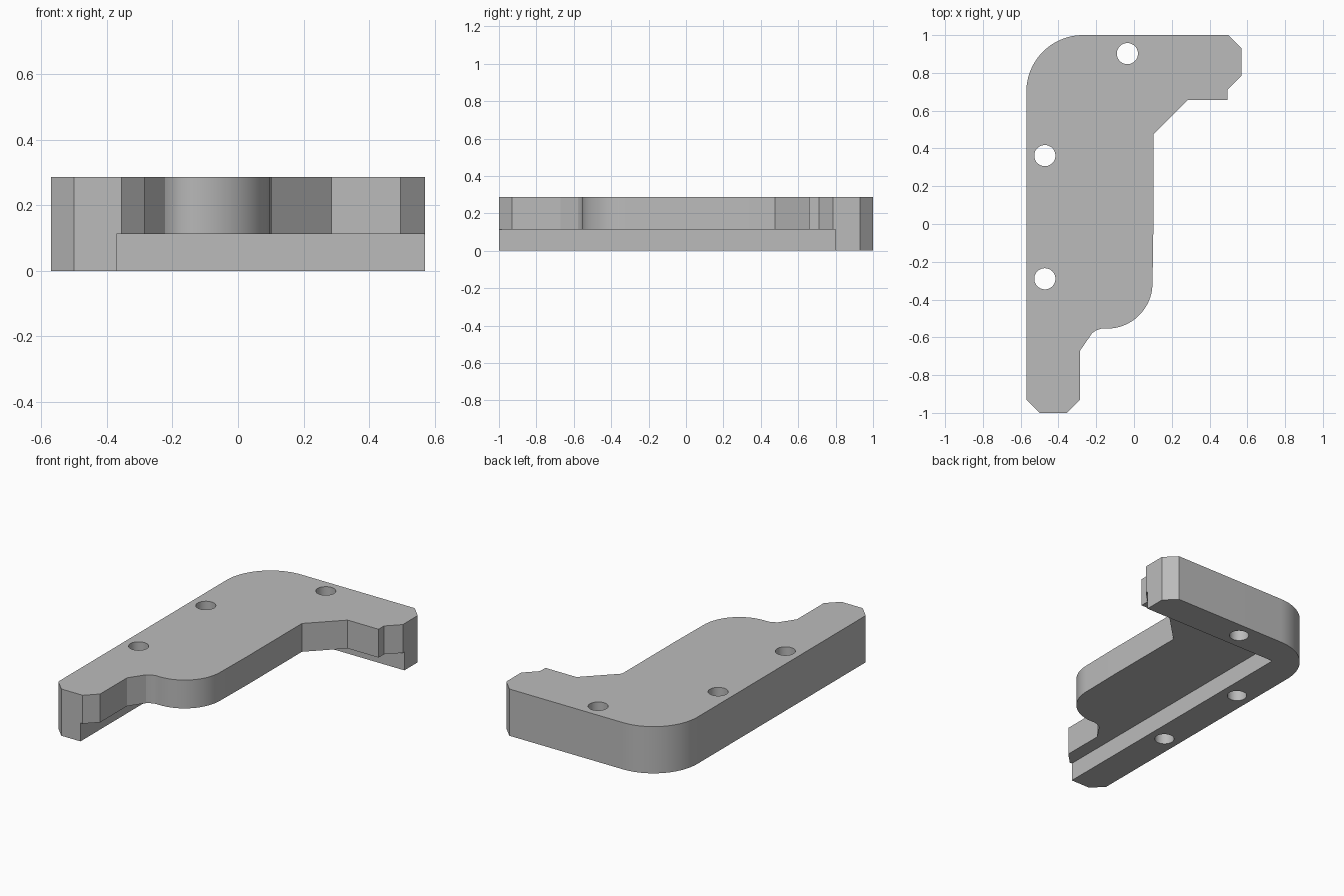
import bpy, bmesh
from math import cos, sin, radians

HEIGHT, STEP = 0.287, 0.113

cube = bpy.data.objects.get("Cube")
if cube:
    bpy.data.objects.remove(cube, do_unlink=True)

grey = bpy.data.materials.new("plain grey")
grey.use_nodes = True
colour = (0.5, 0.5, 0.5, 1)
grey.diffuse_color = colour
grey.node_tree.nodes["Principled BSDF"].inputs["Base Color"].default_value = colour


def arc(cx, cy, r, start, end, n):
    """Points on a circular arc, angles in degrees."""
    angles = [radians(start + (end - start) * i / n) for i in range(n + 1)]
    return [(cx + r * cos(a), cy + r * sin(a)) for a in angles]


def prism(name, outline, z0, z1):
    """Extrude a closed outline from z0 up to z1."""
    bm = bmesh.new()
    base = bm.faces.new([bm.verts.new((x, y, z0)) for x, y in outline])
    top = bmesh.ops.extrude_face_region(bm, geom=[base])["geom"]
    verts = [v for v in top if isinstance(v, bmesh.types.BMVert)]
    bmesh.ops.translate(bm, verts=verts, vec=(0, 0, z1 - z0))
    bmesh.ops.recalc_face_normals(bm, faces=bm.faces)
    mesh = bpy.data.meshes.new(name)
    bm.to_mesh(mesh)
    bm.free()
    mesh.materials.append(grey)
    obj = bpy.data.objects.new(name, mesh)
    bpy.context.collection.objects.link(obj)
    return obj


def cut(target, cutter):
    """Subtract the cutter and discard it."""
    cutter.hide_render = True
    mod = target.modifiers.new("cut", 'BOOLEAN')
    mod.operation, mod.solver, mod.object = 'DIFFERENCE', 'EXACT', cutter
    bpy.context.view_layer.objects.active = target
    bpy.ops.object.modifier_apply(modifier=mod.name)
    bpy.data.objects.remove(cutter, do_unlink=True)


# Corner bracket: chamfered front leg, rounded inner lobe, back arm, rounded corner
outline = [(-0.57, -0.93), (-0.5, -1), (-0.355, -1), (-0.285, -0.93),
           (-0.285, -0.67), (-0.222, -0.578), (-0.2, -0.563), (-0.172, -0.554)]
outline += arc(-0.143, -0.313, 0.241, -90, 0, 20)
outline += [(0.102, -0.05), (0.102, 0.475), (0.285, 0.657), (0.495, 0.657),
            (0.495, 0.71), (0.57, 0.785), (0.57, 0.93), (0.5, 1)]
outline += arc(-0.27, 0.7, 0.3, 90, 180, 24)
bracket = prism("corner_bracket", outline, 0, HEIGHT)

# Recess under the plate, leaving an L-shaped rail
cut(bracket, prism("recess_cutter", [(-0.37, -1.2), (0.8, -1.2), (0.8, 0.8), (-0.37, 0.8)],
                   -0.1, STEP))

# Screw holes
for x, y in [(-0.472, 0.362), (-0.472, -0.29), (-0.035, 0.902)]:
    cut(bracket, prism("hole_cutter", arc(x, y, 0.056, 0, 352.5, 47), -0.1, HEIGHT + 0.1))

# Smooth the curved walls only
bpy.ops.object.select_all(action='DESELECT')
bracket.select_set(True)
bpy.context.view_layer.objects.active = bracket
bpy.ops.object.shade_smooth_by_angle(angle=radians(20))
